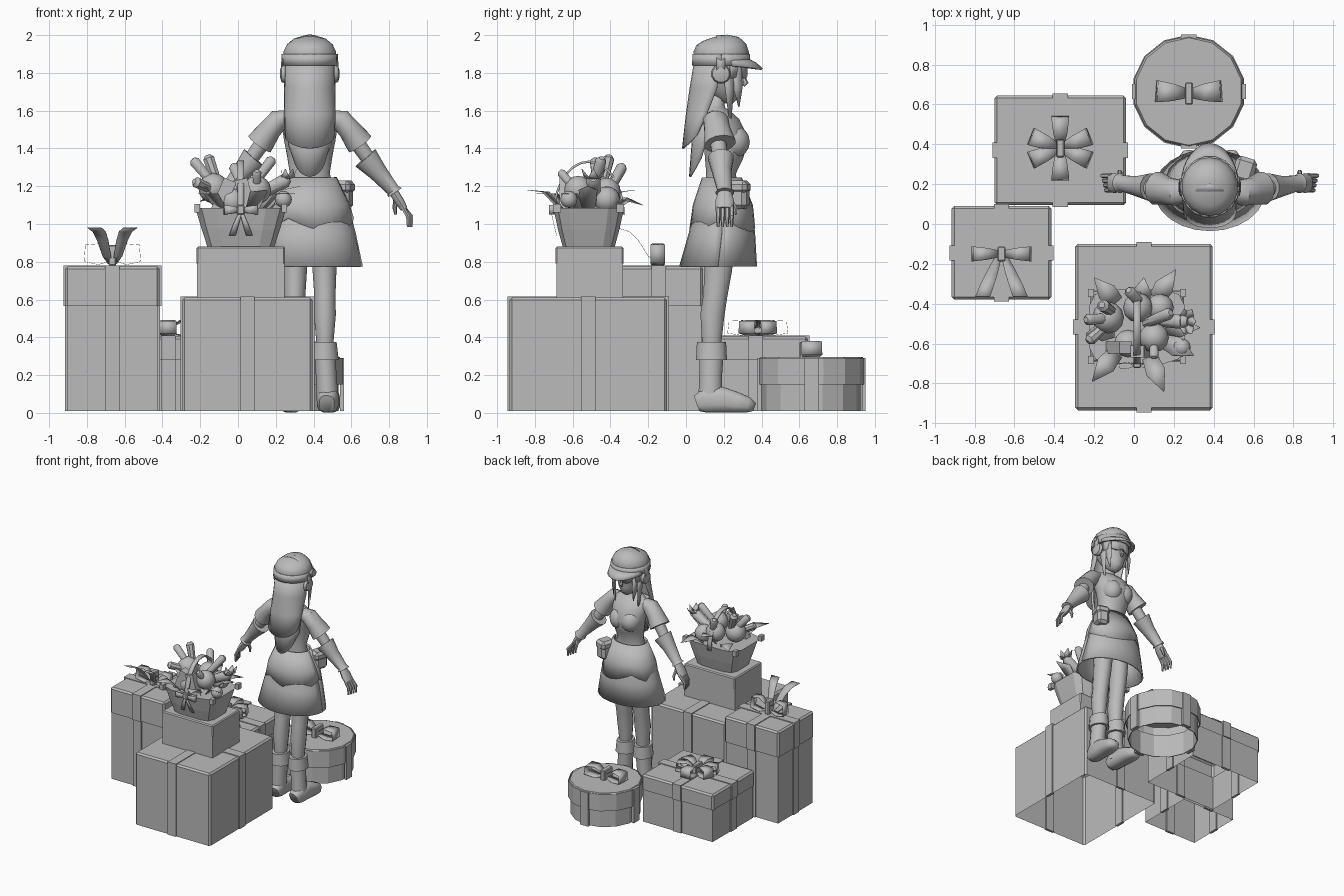
import bpy, bmesh, math
from math import sin, cos, pi, radians
from mathutils import Vector, Matrix

cube = bpy.data.objects.get("Cube")
if cube:
    bpy.data.objects.remove(cube, do_unlink=True)

grey = bpy.data.materials.new("plain_grey")
grey.use_nodes = True
COLOUR = (0.5, 0.5, 0.5, 1)
grey.diffuse_color = COLOUR
for node in grey.node_tree.nodes:
    if node.type == 'BSDF_PRINCIPLED':
        node.inputs["Base Color"].default_value = COLOUR


def finish(name, bm, smooth=40, thick=0, bevel=0):
    if not thick:
        bmesh.ops.recalc_face_normals(bm, faces=bm.faces)
    me = bpy.data.meshes.new(name)
    bm.to_mesh(me)
    bm.free()
    me.materials.append(grey)
    if smooth:
        me.shade_smooth()
        me.set_sharp_from_angle(angle=radians(smooth))
    ob = bpy.data.objects.new(name, me)
    bpy.context.scene.collection.objects.link(ob)
    if thick:
        mod = ob.modifiers.new("thickness", 'SOLIDIFY')
        mod.thickness, mod.offset = thick, 0
    if bevel:
        mod = ob.modifiers.new("bevel", 'BEVEL')
        mod.width, mod.segments = bevel, 1
    return ob


def box(name, lo, hi, bevel=0, turn=None, open_ends=()):
    """Box between two corners; open_ends holds -1 and/or 1 to drop the bottom or top."""
    lo, hi = Vector(lo), Vector(hi)
    mat = Matrix.Translation((lo + hi) / 2) @ (turn or Matrix()) @ Matrix.Diagonal((*(hi - lo), 1))
    bm = bmesh.new()
    bmesh.ops.create_cube(bm, size=1, matrix=mat)
    bm.normal_update()
    gone = [f for f in bm.faces if round(f.normal.z) in open_ends and round(f.normal.z)]
    bmesh.ops.delete(bm, geom=gone, context='FACES_ONLY')
    return finish(name, bm, 0, 0, bevel)


def ball(name, loc, radii, seg=12):
    bm = bmesh.new()
    mat = Matrix.Translation(loc) @ Matrix.Diagonal((*radii, 1))
    bmesh.ops.create_uvsphere(bm, u_segments=seg, v_segments=seg // 2 + 2, radius=1, matrix=mat)
    return finish(name, bm, 60)


def skin(bm, rows, closed):
    for a, b in zip(rows, rows[1:]):
        n = len(a)
        for i in range(n if closed else n - 1):
            j = (i + 1) % n
            bm.faces.new((a[i], a[j], b[j], b[i]))


def tube(name, rings, seg=12, ref=(0, 1, 0), power=1, cap=True, smooth=40, thick=0):
    """Loft of elliptical rings (x, y, z, side radius, radius along ref)."""
    bm, rows, ref = bmesh.new(), [], Vector(ref)
    centres = [Vector(r[:3]) for r in rings]
    for k, r in enumerate(rings):
        t = (centres[min(k + 1, len(rings) - 1)] - centres[max(k - 1, 0)]).normalized()
        u = ref.cross(t).normalized()
        v = t.cross(u)
        row = []
        for i in range(seg):
            a = 2 * pi * (i + 0.5) / seg
            c, s = cos(a), sin(a)
            row.append(bm.verts.new(centres[k] + u * math.copysign(abs(c) ** power, c) * r[3]
                                    + v * math.copysign(abs(s) ** power, s) * r[4]))
        rows.append(row)
    skin(bm, rows, True)
    if cap:
        bm.faces.new(rows[0])
        bm.faces.new(rows[-1])
    return finish(name, bm, smooth, thick)


def strip(name, pts, widths, axis, thick=0.002):
    """Ribbon or leaf that follows pts, with its width along axis."""
    bm, axis = bmesh.new(), Vector(axis).normalized()
    rows = [[bm.verts.new(Vector(p) - axis * w / 2), bm.verts.new(Vector(p) + axis * w / 2)]
            for p, w in zip(pts, widths)]
    skin(bm, rows, False)
    return finish(name, bm, 30, thick)


CX = 0.38  # centre line of the figure


def drape(name, rows, a0, a1, n, dip=lambda a: abs(sin(a)), thick=0.012):
    """Curved sheet of arcs (z, centre y, x radius, y radius, dip of the edge)."""
    bm = bmesh.new()
    ang = [radians(a0 + (a1 - a0) * i / n) for i in range(n + 1)]
    skin(bm, [[bm.verts.new((CX + rx * cos(a), cy + ry * sin(a), z - d * dip(a))) for a in ang]
              for z, cy, rx, ry, d in rows], False)
    return finish(name, bm, 50, thick)


def bow(name, mat, half, high, width, angles):
    side = [(0, .4), (.5, 1), (.95, .95), (1, .15), (.5, 0), (0, .2)]
    for i, a in enumerate(angles):
        m = mat @ Matrix.Rotation(radians(a), 4, 'Z')
        pts = [m @ Vector((half * x, 0, high * z)) for x, z in side]
        strip(f"{name}_loop_{i}", pts, [width * k for k in (.4, .8, 1, 1, .8, .4)], m.to_3x3() @ Vector((0, 1, 0)))
    c = mat @ Vector((0, 0, high * .45))
    h = Vector((.02, width * .5, high * .5))
    box(name + "_knot", c - h, c + h, .006, mat.to_3x3().to_4x4())


# ribbon plates on the four sides of a gift
def side_ribbons(name, cx, cy, rx, ry, z0, z1, w=0.038, e=0.01):
    for s in (-1, 1):
        for dx, dy in ((s, 0), (0, s)):
            c = Vector((cx + dx * rx, cy + dy * ry, 0))
            h = Vector((w if dy else e, w if dx else e, 0))
            box(name + "_ribbon", c - h + Vector((0, 0, z0)), c + h + Vector((0, 0, z1)))


# hollow gift boxes, open underneath: body, optional lid, ribbons
def gift(name, x0, y0, z0, x1, y1, z1, lid=None, g=0.009):
    cx, cy, rx, ry = (x0 + x1) / 2, (y0 + y1) / 2, (x1 - x0) / 2, (y1 - y0) / 2
    if lid:
        box(name + "_body", (x0 + g, y0 + g, z0), (x1 - g, y1 - g, lid + .01), open_ends=(-1, 1))
        side_ribbons(name + "_body", cx, cy, rx - g, ry - g, z0, lid)
    box(name + "_top", (x0, y0, lid or z0), (x1, y1, z1), 0.013, open_ends=(-1,))
    side_ribbons(name + "_top", cx, cy, rx, ry, lid or z0, z1 + .006)
    box(name + "_ribbon_over", (cx - .038, y0, z1 - .002), (cx + .038, y1, z1 + .006))
    box(name + "_ribbon_across", (x0, cy - .038, z1 - .002), (x1, cy + .038, z1 + .006))


gift("large_gift", -.295, -.935, .01, .395, -.10, .61)
box("small_gift_body", (-.216, -.686, .61), (.246, -.334, .80), open_ends=(-1, 1))
box("small_gift_lid", (-.22, -.69, .79), (.25, -.33, .88), .008, open_ends=(-1,))
gift("tall_gift", -.915, -.38, .01, -.415, .09, .775, .565)
gift("low_gift", -.70, .095, .01, -.04, .645, .405, .28)

# round gift, hollow underneath
RX, RY = .275, .665
for part, z0, z1, r in (("body", .01, .2, .262), ("lid", .15, .29, .282)):
    tube("round_gift_" + part, [(RX, RY, z0, r, r), (RX, RY, z1, r, r)], 14, cap=False, smooth=0, thick=.006)
tube("round_gift_top", [(RX, RY, .275, .282, .282), (RX, RY, .296, .27, .27)], 14, smooth=0)
side_ribbons("round_gift", RX, RY, .276, .276, .01, .29)

# bows on the gifts
bow("round_gift_bow", Matrix.Translation((.275, .655, .295)), .165, .085, .11, (4, 176))
bow("low_gift_bow", Matrix.Translation((-.37, .38, .41)), .16, .08, .09, (90, 270, 22, 158, 202, 338))
bow("tall_gift_bow", Matrix.Translation((-.665, -.15, .785)), .15, .11, .075, (0, 180))
for s in (-1, 1):
    pts = [(-.665 + s * x, y, z) for x, y, z in
           ((.012, -.15, .79), (.03, -.2, .83), (.05, -.25, .91), (.07, -.30, .96), (.095, -.365, .98))]
    strip("tall_gift_bow_tail", pts, (.025, .045, .06, .07, .075), (1, 0, 0))

# basket with handle and bow
BX, BY = .015, -.515
tube("basket", [(BX, BY, .88, .18, .14), (BX, BY, .97, .21, .165), (BX, BY, 1.085, .245, .19),
                (BX, BY, 1.085, .225, .17), (BX, BY, 1.04, .21, .16)], 12, power=.45, smooth=0)
arch = [(BX, BY + .185 * cos(pi * i / 14), 1.05 + .28 * sin(pi * i / 14)) for i in range(15)]
strip("basket_handle", arch, [.035] * 15, (1, 0, 0), .012)
face = Matrix.Translation((BX, -.695, 1.075)) @ Matrix.Rotation(pi / 2, 4, 'X')
bow("basket_bow", face, .09, .03, .05, (0, 180))
for s in (-1, 1):
    strip("basket_bow_tail", [(BX, -.715, 1.07), (BX + s * .025, -.70, 1.0), (BX + s * .045, -.685, .94)],
          (.015, .03, .035), (1, 0, 0))
    for t in (-1, 1):
        box("basket_rim_tab", (BX + s * .23 - .015, BY + t * .168 - .02, 1.06),
            (BX + s * .23 + .015, BY + t * .168 + .02, 1.105))

# leaves fanning out of the basket
for x, y, z in ((.15, -.84, 1.18), (-.21, -.79, 1.16), (-.2, -.27, 1.12), (.21, -.23, 1.1), (.33, -.52, 1.2),
                (.3, -.66, 1.16), (-.24, -.55, 1.22), (.05, -.27, 1.18)):
    root, tip = Vector((BX * .6 + x * .4, BY * .6 + y * .4, 1.06)), Vector((x, y, z))
    mid = (root + tip) / 2 + Vector((0, 0, .05))
    d = tip - root
    strip("basket_leaf", (root, mid, tip), (.07, .10, .004), (-d.y, d.x, 0))

# fruit, rods, parcels and blossoms in the basket
for x, y, z, r in ((-.13, -.47, 1.19, .08), (.10, -.57, 1.18, .075), (.02, -.42, 1.17, .075),
                   (.24, -.62, 1.13, .045), (-.03, -.6, 1.12, .07), (.13, -.42, 1.13, .07)):
    ball("basket_fruit", (x, y, z), (r, r, r))
for a, b, r in (((-.12, -.47, 1.2), (-.23, -.48, 1.33), .03), ((-.11, -.44, 1.22), (-.155, -.41, 1.345), .032),
                ((.06, -.5, 1.18), (.175, -.45, 1.335), .03), ((-.13, -.5, 1.18), (-.22, -.58, 1.22), .03),
                ((.05, -.42, 1.15), (-.02, -.34, 1.3), .03), ((.1, -.58, 1.18), (.1, -.66, 1.27), .025),
                ((.08, -.48, 1.14), (.25, -.49, 1.23), .04)):
    a, b = Vector(a), Vector(b)
    tip = b + (b - a).normalized() * r * .6
    tube("basket_rod", [(*a, r * .8, r * .8), (*b, r, r), (*tip, r * .5, r * .5)], 8)
for x, y, tilt in ((-.08, -.62, .4), (.04, -.64, -.25)):
    box("basket_parcel", (x - .035, y - .03, 1.04), (x + .035, y + .03, 1.24), 0, Matrix.Rotation(tilt, 4, 'Y'))
for i in range(6):
    a = i * pi / 3
    strip("blossom_petal", [(.25, -.49, 1.23), (.265 + .03 * cos(a), -.49 + .045 * sin(a), 1.25),
                            (.27 + .04 * cos(a), -.49 + .07 * sin(a), 1.29)],
          (.02, .05, .005), (-sin(a), cos(a), 0))

# torso, neck and head
tube("torso", [(CX, y, z, rx, ry) for y, z, rx, ry in (
    (.19, 1.18, .13, .09), (.185, 1.27, .108, .08), (.20, 1.36, .122, .105), (.212, 1.44, .138, .122),
    (.185, 1.52, .15, .105), (.16, 1.58, .155, .075), (.155, 1.615, .09, .055), (.16, 1.64, .045, .045),
    (.18, 1.72, .04, .045))], 16, smooth=60)
for s in (-1, 1):
    ball("chest", (CX + s * .052, .25, 1.435), (.078, .088, .088))
tube("head", [(CX, y, z, rx, ry) for y, z, rx, ry in (
    (.265, 1.655, .025, .03), (.24, 1.68, .06, .065), (.21, 1.73, .09, .095), (.19, 1.79, .11, .118),
    (.185, 1.87, .115, .125))], 16, smooth=60)
tube("nose", [(CX, .30, 1.79, .008, .01), (CX, .315, 1.745, .014, .016), (CX, .305, 1.73, .008, .006)], 6)

# cap with band, brim and headphones
tube("cap", [(CX, y, z, rx, ry) for y, z, rx, ry in (
    (.185, 1.85, .135, .14), (.187, 1.91, .142, .147), (.187, 1.95, .123, .132), (.185, 1.98, .085, .095),
    (.182, 1.996, .03, .035))], 18, smooth=60)
drape("cap_band", [(1.9, .187, .143, .148, 0), (1.84, .185, .144, .15, 0)], 0, 360, 18)
drape("cap_brim", [(1.875, .187, .135, .135, 0), (1.86, .19, .142, .18, .012), (1.84, .19, .14, .212, .02)],
      15, 165, 12)
for s in (-1, 1):
    tube("headphone_cup", [(CX + s * x, .185, 1.795, r, r) for x, r in ((.11, .04), (.13, .052), (.15, .045), (.157, .02))], 12)
halo = [(CX + .15 * cos(pi * i / 14), .185, 1.80 + .195 * sin(pi * i / 14) ** .8) for i in range(15)]
strip("headphone_band", halo, [.045] * 15, (0, 1, 0), .01)

# hair: long back layers, fringe and side locks
drape("long_hair", [(1.87, .18, .125, .13, 0), (1.72, .165, .13, .14, 0), (1.58, .11, .13, .105, 0),
                    (1.47, .06, .128, .075, .07)], 180, 360, 12)
drape("under_hair", [(1.58, .13, .12, .08, 0), (1.42, .11, .11, .075, 0), (1.36, .09, .08, .068, .11)], 185, 355, 10)
drape("fringe", [(1.87, .185, .125, .135, 0), (1.79, .185, .12, .135, .02)], 20, 160, 12, lambda a: abs(sin(4 * a)))
for s in (-1, 1):
    for x, y, low in ((.115, .22, 1.52), (.10, .265, 1.62)):
        strip("side_lock", [(CX + s * x, y, 1.84), (CX + s * x, y + .01, 1.72), (CX + s * (x - .01), y + .015, low)],
              (.06, .05, .006), (s * -.3, 1, 0))

# skirt, pointed overskirt and belt pouch
drape("skirt", [(1.23, .19, .133, .095, 0), (1.1, .195, .198, .145, 0), (.95, .19, .238, .17, 0),
                (.775, .17, .275, .2, 0)], 0, 360, 24)
drape("overskirt", [(1.245, .19, .138, .1, 0), (1.1, .195, .206, .153, 0), (1.03, .193, .228, .168, .07)],
      0, 360, 24, lambda a: abs(sin(1.5 * a)))
box("belt_pouch", (.505, .215, 1.08), (.60, .33, 1.2), .02, Matrix.Rotation(-.3, 4, 'Z'))
box("pouch_flap", (.50, .21, 1.16), (.608, .335, 1.23), .02, Matrix.Rotation(-.3, 4, 'Z'))

# legs and boots, arms, gauntlets and hands, one of each per side
for s, side in ((-1, "right"), (1, "left")):
    def path(*pts):
        return [(CX + s * p[0], *p[1:]) for p in pts]

    tube(side + "_leg", path((.075, .185, .95, .07, .085), (.078, .17, .75, .065, .075), (.08, .155, .62, .058, .066),
                             (.08, .14, .52, .06, .066), (.08, .135, .34, .044, .05)), 12, smooth=60)
    tube(side + "_boot_cuff", path((.08, .135, .375, .064, .08), (.08, .135, .28, .076, .085)), 12)
    tube(side + "_boot_shaft", path((.08, .135, .32, .056, .066), (.088, .13, .18, .057, .062), (.095, .13, .06, .06, .068)))
    tube(side + "_boot_foot", path((.09, .06, .05, .045, .04), (.095, .1, .065, .065, .058), (.098, .19, .07, .07, .06),
                                   (.1, .27, .055, .055, .062), (.105, .33, .042, .042, .055),
                                   (.105, .363, .03, .022, .03)), 12, (1, 0, 0), .7, smooth=60)
    tube(side + "_sleeve", path((.11, .16, 1.57, .035, .05), (.165, .158, 1.55, .06, .068), (.21, .165, 1.5, .062, .07),
                                (.265, .18, 1.425, .075, .085)))
    tube(side + "_arm", path((.2, .16, 1.5, .045, .045), (.30, .18, 1.36, .04, .042), (.45, .205, 1.16, .025, .03)))
    tube(side + "_gauntlet", path((.295, .185, 1.35, .072, .07), (.36, .19, 1.275, .052, .052),
                                  (.44, .205, 1.18, .036, .04), (.45, .205, 1.165, .046, .05)))
    tube(side + "_palm", path((.44, .205, 1.175, .026, .034), (.475, .205, 1.12, .026, .05), (.50, .205, 1.08, .02, .046)), 10)
    for i in range(4):
        y = .17 + i * .024
        x = .505 + .006 * i
        tube(side + "_finger", path((.49, y, 1.095, .013, .013), (x + .015, y, 1.04, .012, .012), (x + .015, y, .985, .007, .007)), 6)
    tube(side + "_thumb", path((.455, .235, 1.13, .014, .014), (.45, .26, 1.085, .012, .012), (.455, .265, 1.05, .007, .007)), 6, (1, 0, 0))
